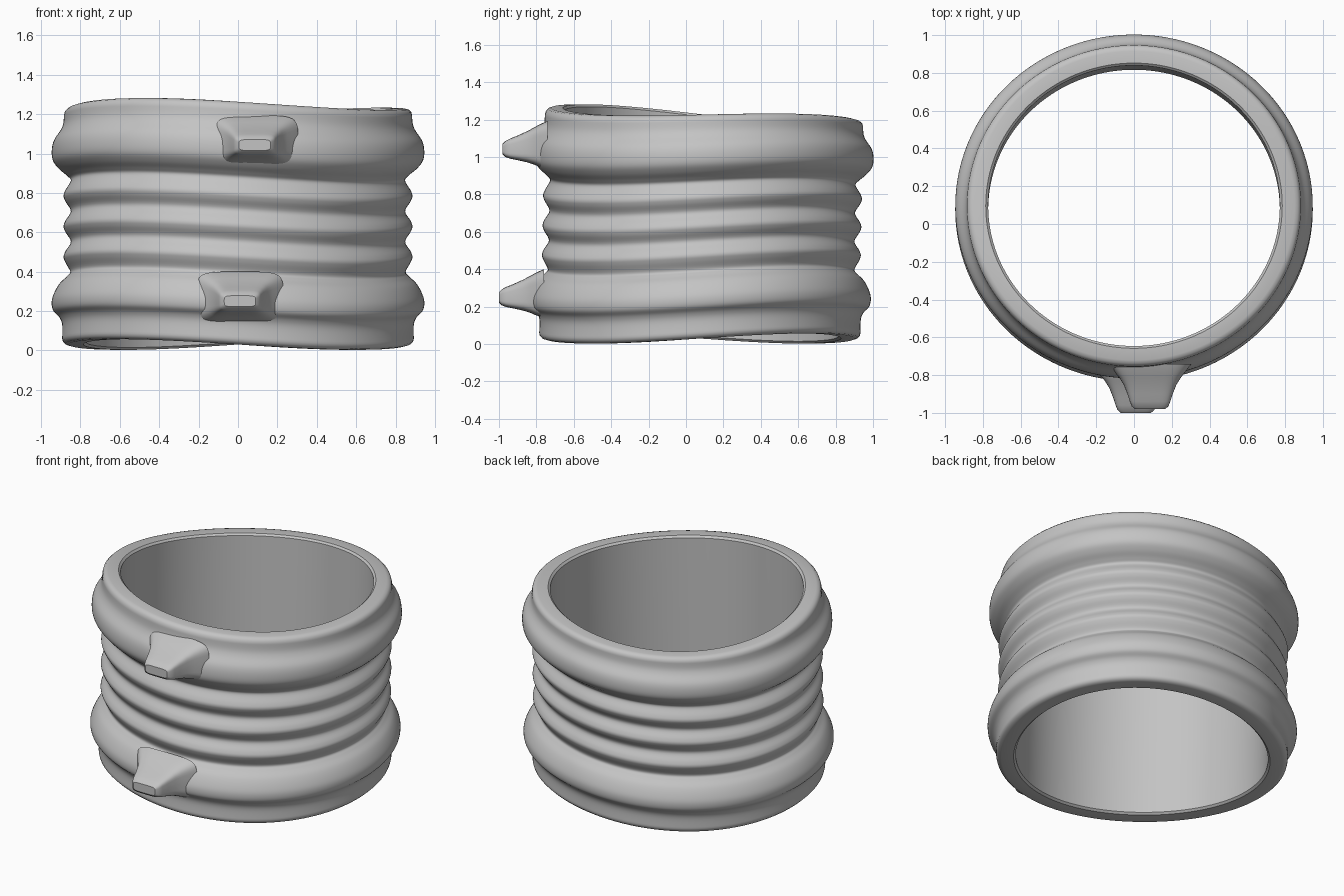
import bpy
import bmesh
from math import sin, cos, pi, copysign

cube = bpy.data.objects.get("Cube")
if cube:
    bpy.data.objects.remove(cube)

grey = bpy.data.materials.new("matte grey")
grey.use_nodes = True
colour = (0.55, 0.55, 0.55, 1)
grey.diffuse_color = colour
grey.node_tree.nodes["Principled BSDF"].inputs["Base Color"].default_value = colour


def loft(name, rings, closed):
    """Skin a list of vertex rings; join last to first, or cap the ends."""
    bm = bmesh.new()
    loops = [[bm.verts.new(p) for p in ring] for ring in rings]
    pairs = list(zip(loops, loops[1:]))
    if closed:
        pairs.append((loops[-1], loops[0]))
    else:
        bm.faces.new(loops[0])
        bm.faces.new(loops[-1])
    n = len(loops[0])
    for a, b in pairs:
        for i in range(n):
            j = (i + 1) % n
            bm.faces.new((a[i], a[j], b[j], b[i]))
    bmesh.ops.recalc_face_normals(bm, faces=bm.faces)
    mesh = bpy.data.meshes.new(name)
    bm.to_mesh(mesh)
    bm.free()
    mesh.materials.append(grey)
    obj = bpy.data.objects.new(name, mesh)
    bpy.context.collection.objects.link(obj)
    bpy.ops.object.select_all(action="DESELECT")
    obj.select_set(True)
    bpy.context.view_layer.objects.active = obj
    bpy.ops.object.shade_smooth_by_angle(angle=0.6)
    return obj


def smooth_path(pts, steps=5):
    """Catmull-Rom curve through the points."""
    ext = [pts[0]] + pts + [pts[-1]]
    out = []
    for a, b, c, d in zip(ext, ext[1:], ext[2:], ext[3:]):
        for s in range(steps):
            t = s / steps
            out.append(tuple(
                q + t * ((r - p) + t * ((2 * p - 5 * q + 4 * r - w)
                         + t * (3 * q - p - 3 * r + w))) / 2
                for p, q, r, w in zip(a, b, c, d)))
    return out + [pts[-1]]


# Sleeve outline: lower collar, ribs, upper collar
outer = [(0.893, 0.06), (0.893, 0.13), (0.908, 0.17), (0.94, 0.205),
         (0.946, 0.25), (0.932, 0.295), (0.905, 0.34), (0.868, 0.375),
         (0.852, 0.4)]
for k in range(3):
    z = 0.475 + 0.155 * k
    outer += [(0.877, z - 0.027), (0.886, z), (0.877, z + 0.027), (0.849, z + 0.077)]
outer += [(0.868, 0.89), (0.91, 0.925), (0.94, 0.965), (0.946, 1.015),
          (0.935, 1.065), (0.902, 1.115), (0.888, 1.15), (0.884, 1.195)]
rim_top = [(0.88, 1.21), (0.868, 1.222), (0.85, 1.227), (0.785, 1.227), (0.772, 1.215)]
rim_bottom = [(0.772, 0.042), (0.785, 0.03), (0.86, 0.03), (0.878, 0.035), (0.89, 0.047)]
bore = [(0.772, 1.215 - 0.1466 * k) for k in range(1, 8)]
profile = smooth_path(outer) + rim_top + bore + rim_bottom

# Sleeve: slightly oval and warped into a saddle
SEGMENTS = 160
rings = []
for r, z in profile:
    h = z / 1.23
    ring = []
    for i in range(SEGMENTS):
        a = 2 * pi * i / SEGMENTS
        warp = 0.027 * sin(2 * a) - 0.036 * h ** 3 * sin(a)
        ring.append((r * cos(a), 0.073 + 0.024 * h + 0.962 * r * sin(a), z + warp))
    rings.append(ring)
loft("ribbed_sleeve", rings, True)


def rounded_section(cx, y, cz, hw, hh, power):
    pts = []
    for i in range(48):
        a = 2 * pi * i / 48
        c, s = cos(a), sin(a)
        pts.append((cx + hw * copysign(abs(c) ** power, c), y,
                    cz + hh * copysign(abs(s) ** power, s)))
    return pts


# Pull tabs flaring out of each collar
# Columns: distance from tip, half width, half height, centre lift
TAB = [(0.24, 0.22, 0.13, 0.02), (0.2, 0.19, 0.115, 0.018),
       (0.17, 0.165, 0.1, 0.016), (0.13, 0.14, 0.083, 0.012),
       (0.08, 0.12, 0.066, 0.006), (0.04, 0.107, 0.054, 0.002),
       (0.015, 0.097, 0.043, 0), (0, 0.08, 0.028, 0)]
for name, cx, tip, cz in (("upper_tab", 0.085, -0.98, 1.043),
                          ("lower_tab", 0.01, -1.0, 0.25)):
    loft(name, [rounded_section(cx, tip + d, cz + lift, hw, hh, 0.4)
                for d, hw, hh, lift in TAB], False)
